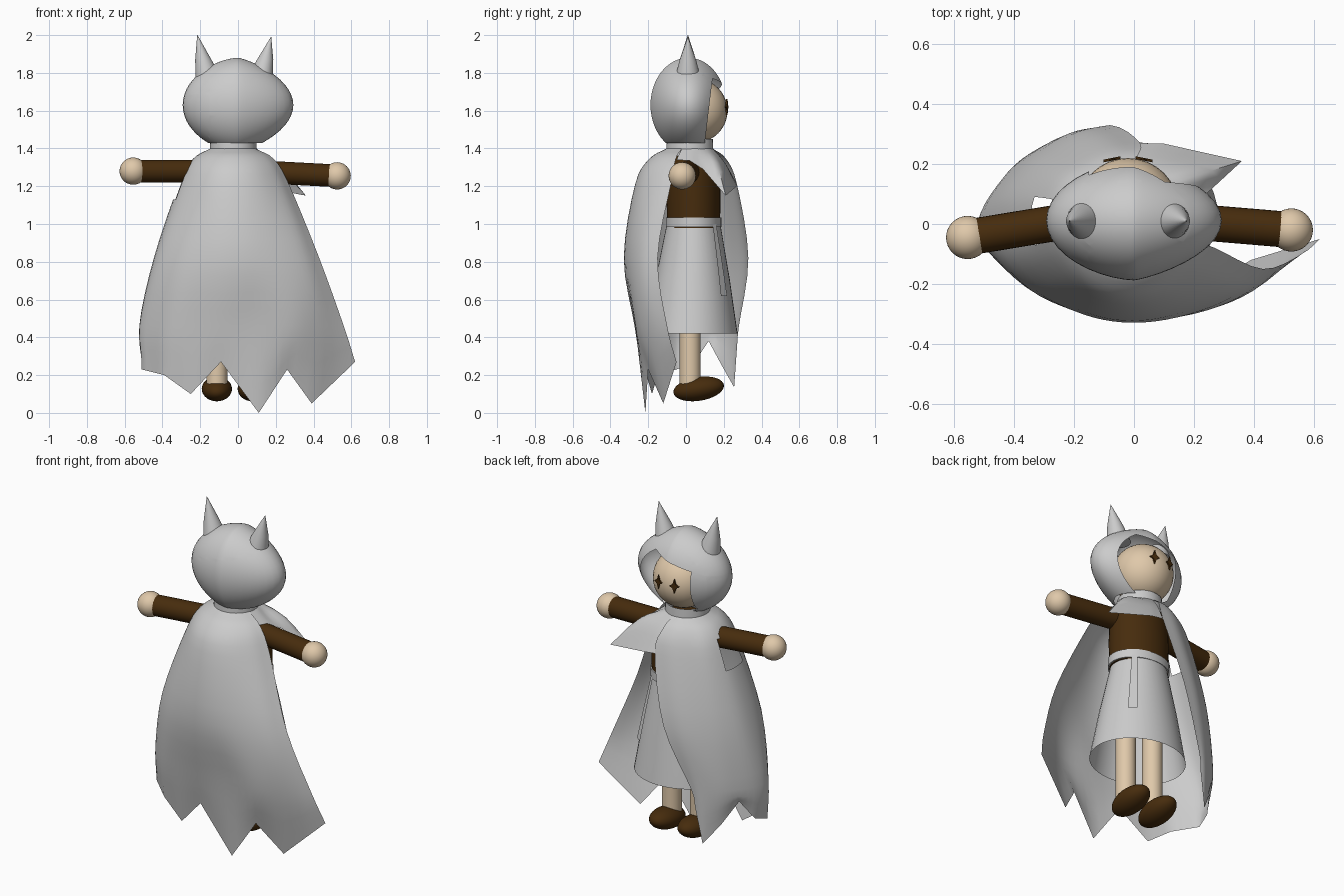
import bpy, bmesh, math
from mathutils import Vector, Matrix

if "Cube" in bpy.data.objects:
    bpy.data.objects.remove(bpy.data.objects["Cube"])


def material(name, rgb):
    m = bpy.data.materials.new(name)
    m.diffuse_color = (*rgb, 1)
    m.use_nodes = True
    m.node_tree.nodes["Principled BSDF"].inputs["Base Color"].default_value = m.diffuse_color
    return m


CLOTH = material("grey cloth", (0.6, 0.6, 0.6))
SKIN = material("pale skin", (0.74, 0.58, 0.40))
BROWN = material("dark brown", (0.062, 0.025, 0.004))


def finish(name, bm, mat, angle=40):
    bmesh.ops.recalc_face_normals(bm, faces=bm.faces[:])
    me = bpy.data.meshes.new(name)
    bm.to_mesh(me)
    bm.free()
    me.materials.append(mat)
    ob = bpy.data.objects.new(name, me)
    bpy.context.collection.objects.link(ob)
    bpy.ops.object.select_all(action='DESELECT')
    bpy.context.view_layer.objects.active = ob
    ob.select_set(True)
    bpy.ops.object.shade_smooth_by_angle(angle=math.radians(angle))
    return ob


def ball(name, loc, size, mat, tilt=0.0):
    bm = bmesh.new()
    bmesh.ops.create_uvsphere(bm, u_segments=32, v_segments=20, radius=1)
    mtx = Matrix.Translation(loc) @ Matrix.Rotation(tilt, 4, 'X') @ Matrix.Diagonal((*size, 1))
    bmesh.ops.transform(bm, matrix=mtx, verts=bm.verts[:])
    return finish(name, bm, mat)


def rings(name, stations, mat, n=32, caps=True, wide=1.0):
    """Stack of horizontal circles (x, y, z, radius), stretched sideways by wide."""
    bm = bmesh.new()
    loops = [[bm.verts.new((x + wide * r * math.cos(2 * math.pi * i / n),
                            y + r * math.sin(2 * math.pi * i / n), z)) for i in range(n)]
             for x, y, z, r in stations]
    for a, b in zip(loops, loops[1:]):
        for i in range(n):
            bm.faces.new((a[i], a[(i + 1) % n], b[(i + 1) % n], b[i]))
    if caps:
        bm.faces.new(loops[0][::-1])
        bm.faces.new(loops[-1])
    return finish(name, bm, mat)


def rod(name, a, b, r, mat):
    a, b = Vector(a), Vector(b)
    bm = bmesh.new()
    bmesh.ops.create_cone(bm, cap_ends=True, segments=28, radius1=r, radius2=r, depth=(b - a).length)
    rot = (b - a).to_track_quat('Z', 'Y').to_matrix().to_4x4()
    bmesh.ops.transform(bm, matrix=Matrix.Translation((a + b) / 2) @ rot, verts=bm.verts[:])
    return finish(name, bm, mat)


def spline(pts, n):
    """Smooth curve through the points, n steps per span."""
    p = [2 * pts[0] - pts[1]] + pts + [2 * pts[-1] - pts[-2]]
    out = []
    for i in range(1, len(p) - 2):
        for k in range(n):
            t = k / n
            out.append(0.5 * (2 * p[i] + (p[i + 1] - p[i - 1]) * t
                              + (2 * p[i - 1] - 5 * p[i] + 4 * p[i + 1] - p[i + 2]) * t * t
                              + (3 * p[i] - p[i - 1] - 3 * p[i + 1] + p[i + 2]) * t ** 3))
    return out + [pts[-1]]


def straight(pts, n):
    return [a.lerp(b, k / n) for a, b in zip(pts, pts[1:]) for k in range(n)] + [pts[-1]]


def sheet(name, columns, mat, skip=None):
    bm = bmesh.new()
    grid = [[bm.verts.new(v) for v in c] for c in columns]
    for a, b in zip(grid, grid[1:]):
        for j in range(len(a) - 1):
            bm.faces.new((a[j], b[j], b[j + 1], a[j + 1]))
    if skip:
        gone = [f for f in bm.faces if skip(f.calc_center_median())]
        bmesh.ops.delete(bm, geom=gone, context='FACES')
    return finish(name, bm, mat, 60)


# head and star eyes
ball("head", (-0.02, 0.05, 1.6), (0.17, 0.17, 0.17), SKIN)
for side in (-1, 1):
    bm = bmesh.new()
    front, back = [], []
    for i in range(8):
        a = i * math.pi / 4
        s = 1 if i % 2 == 0 else 0.45
        x = -0.02 + side * 0.053 + 0.028 * s * math.cos(a)
        z = 1.62 + 0.042 * s * math.sin(a)
        y = 0.227 - 0.2 * (abs(x + 0.02) - 0.02)
        front.append(bm.verts.new((x, y, z)))
        back.append(bm.verts.new((x, y - 0.009, z)))
    bm.faces.new(front)
    bm.faces.new(back[::-1])
    for i in range(8):
        k = (i + 1) % 8
        bm.faces.new((front[i], back[i], back[k], front[k]))
    finish("eye", bm, BROWN, 20)

# hood: lopsided open shell with a face opening
bm = bmesh.new()
bmesh.ops.create_uvsphere(bm, u_segments=40, v_segments=28, radius=1)
for v in bm.verts:
    x, y, z = v.co
    p = 1.6 if x > 0 else 1.2
    v.co = (math.copysign(abs(x) ** p, x) * 0.293, 0.012 + 0.2 * y, 1.63 + 0.25 * z)
for co, no in (((0, 0.12, 1.6), (0, 1, -0.12)), ((0, 0, 1.745), (-0.25, 0, 1)),
               ((0, 0, 1.43), (0, 0, 1)), ((-0.15, 0, 0), (1, 0, 0))):
    bmesh.ops.bisect_plane(bm, geom=bm.verts[:] + bm.edges[:] + bm.faces[:],
                           plane_co=co, plane_no=no)
gone = []
for f in bm.faces:
    c = f.calc_center_median()
    opening = (c.y - 0.12 > 0.12 * (c.z - 1.6) and c.z < 1.745 + 0.25 * c.x and c.x > -0.15)
    if c.z < 1.43 or opening:
        gone.append(f)
bmesh.ops.delete(bm, geom=gone, context='FACES')
finish("hood", bm, CLOTH, 60)

# hood ears
for name, x, lean, top in (("left", -0.158, -0.057, 2.0), ("right", 0.118, 0.057, 1.99)):
    rings("ear_" + name, [(x, 0.01, 1.775, 0.067), (x + lean * 0.45, 0.01, 1.87, 0.043),
                          (x + lean, 0.01, top, 0.001)], CLOTH)

# body, belt and skirt
BX, BY = 0.0, 0.04
rings("torso", [(BX, BY, 0.98, 0.14), (BX, BY, 1.15, 0.143), (BX, BY, 1.31, 0.138),
                (BX - 0.02, BY, 1.38, 0.085)], BROWN, wide=1.25)
rings("belt", [(BX, BY, 0.985, 0.147), (BX, BY, 1.035, 0.147)], CLOTH, wide=1.25)
rings("skirt", [(BX, BY, 1.0, 0.142), (BX, BY - 0.005, 0.7, 0.198), (BX, BY - 0.01, 0.42, 0.243)],
      CLOTH, 40, False, wide=1.15)
rings("collar", [(-0.025, 0.02, 1.36, 0.126), (-0.025, 0.02, 1.45, 0.122)], CLOTH, 32, False)

# hanging belt ribbon
cols = []
for s in (-1, 1):
    col = []
    for z, r, w in ((1.0, 0.152, 0.014), (0.8, 0.19, 0.019), (0.62, 0.222, 0.024)):
        a = math.radians(47) + s * w / r
        col.append(Vector((BX + 1.18 * r * math.cos(a), BY + r * math.sin(a), z)))
    cols.append(col)
sheet("ribbon", cols, CLOTH)

# arms and hands
for name, a, b in (("right", (0.05, 0.02, 1.28), (0.525, -0.02, 1.255)),
                   ("left", (-0.1, 0.03, 1.28), (-0.555, -0.045, 1.28))):
    rod("arm_" + name, a, b, 0.06, BROWN)
    ball("hand_" + name, b, (0.072, 0.072, 0.072), SKIN)

# legs and shoes
for name, x in (("left", -0.112), ("right", 0.078)):
    rod("leg_" + name, (x, 0.022, 0.12), (x, 0.022, 0.7), 0.056, SKIN)
    ball("shoe_" + name, (x, 0.067, 0.127), (0.08, 0.135, 0.063), BROWN, math.radians(9))

# cape columns: neck angle, xy at shoulder, middle and low, then xyz of the ragged hem
CAPE = [
    (-20, .27, -.08, .43, -.15, .56, -.10, .62, -.05, .27),
    (-40, .22, -.16, .35, -.23, .42, -.20, .39, -.12, .05),
    (-60, .13, -.23, .22, -.29, .28, -.26, .26, -.20, .23),
    (-80, .03, -.265, .07, -.325, .1, -.27, .11, -.215, 0),
    (-100, -.07, -.265, -.07, -.325, -.08, -.27, -.09, -.23, .27),
    (-125, -.16, -.23, -.20, -.29, -.24, -.24, -.25, -.18, .10),
    (-145, -.24, -.16, -.33, -.22, -.38, -.19, -.39, -.15, .20),
    (-165, -.30, -.06, -.43, -.10, -.51, -.06, -.51, -.05, .23),
    (-190, -.31, .06, -.44, .06, -.51, .04, -.49, .04, .26),
    (-210, -.26, .16, -.37, .18, -.44, .15, -.44, .12, .38),
    (-230, -.17, .22, -.27, .26, -.37, .22, -.37, .19, .25),
    (-255, -.08, .26, -.18, .31, -.28, .27, -.29, .255, .135),
    (-275, .02, .27, -.08, .33, -.23, .28, -.25, .27, .35)]


def neck(deg):
    a = math.radians(deg)
    return Vector((-0.025 + 0.122 * math.cos(a), 0.02 + 0.122 * math.sin(a), 1.40))


def upper(n, s):
    u = n.lerp(s, 0.55)
    u.z = 1.345
    return u


rows = [[] for _ in range(6)]
for d, sx, sy, mx, my, lx, ly, hx, hy, hz in CAPE:
    n, s = neck(d), Vector((sx, sy, 1.21))
    for row, p in zip(rows, (n, upper(n, s), s, Vector((mx, my, .82)),
                             Vector((lx, ly, .46)), Vector((hx, hy, hz)))):
        row.append(p)
rows = [spline(r, 4) for r in rows[:5]] + [straight(rows[5], 4)]
sheet("cape", [spline(list(c), 4) for c in zip(*rows)], CLOTH,
      lambda c: c.x < -0.26 and -0.06 < c.y < 0.09 and 1.1 < c.z < 1.33)

# shoulder flap: lifted front corner of the cape
edge = [(85, .02, .27, 1.21), (70, .1, .268, 1.2), (50, .36, .21, 1.15),
        (25, .23, .09, 1.29), (5, .18, .02, 1.335), (-20, .16, -.05, 1.34)]
cols = []
for d, x, y, z in edge:
    n, e = neck(d), Vector((x, y, z))
    m = n.lerp(e, 0.5)
    m.z = max(m.z, 1.325) if d > 0 else m.z
    cols.append([n, m, e])
frows = [spline([c[i] for c in cols], 3) for i in (0, 1)] + [straight([c[2] for c in cols], 3)]
sheet("shoulder_flap", [spline(list(c), 3) for c in zip(*frows)], CLOTH)
